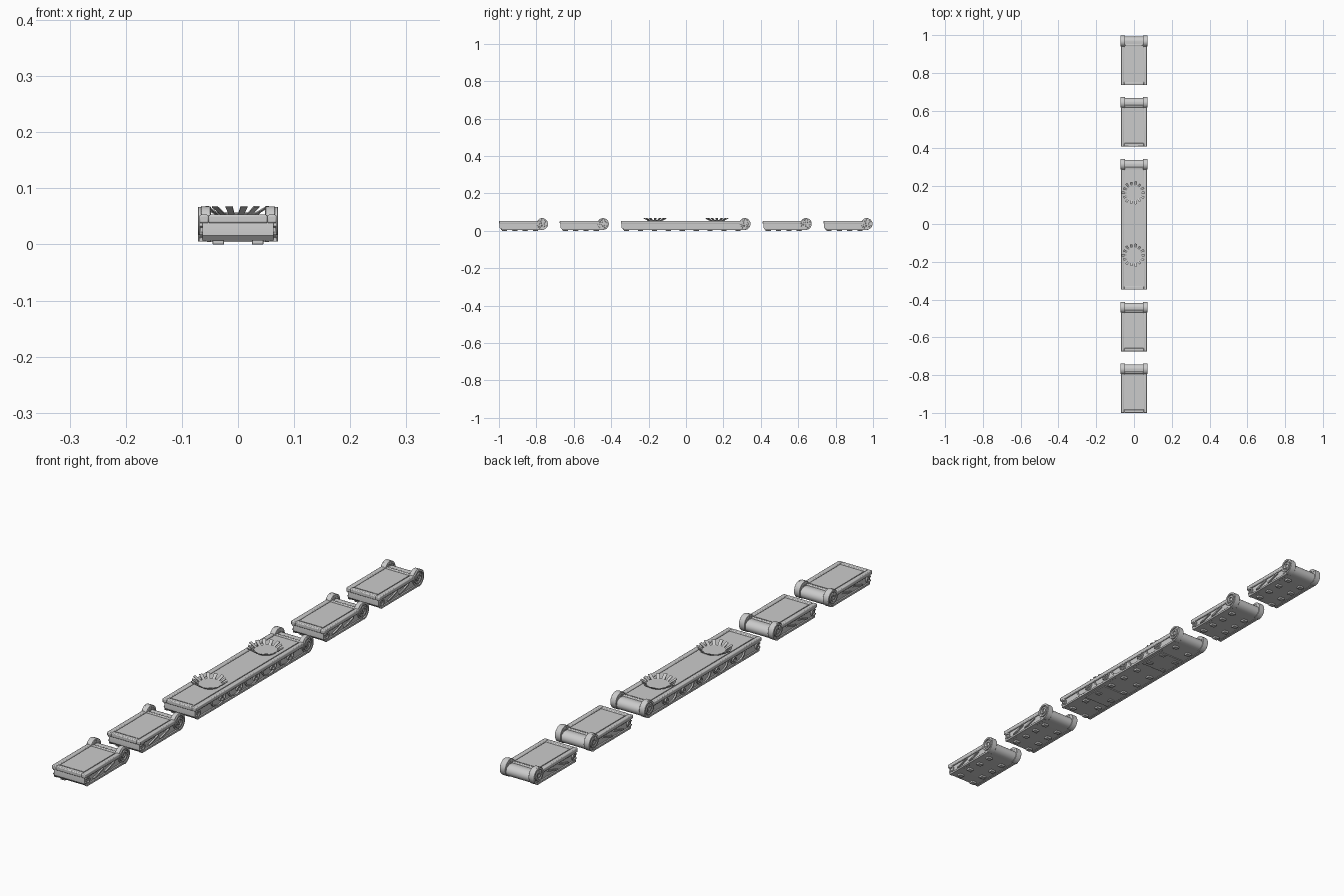
import bpy, bmesh, math
from mathutils import Matrix, Vector

if "Cube" in bpy.data.objects:
    bpy.data.objects.remove(bpy.data.objects["Cube"])


def finish(bm, name, bevel=0.0, smooth=True):
    bmesh.ops.recalc_face_normals(bm, faces=bm.faces)
    me = bpy.data.meshes.new(name)
    bm.to_mesh(me)
    bm.free()
    ob = bpy.data.objects.new(name, me)
    bpy.context.collection.objects.link(ob)
    if bevel:
        m = ob.modifiers.new("Bevel", "BEVEL")
        m.width, m.segments, m.limit_method = bevel, 2, "ANGLE"
        m.angle_limit = math.radians(40)
    if smooth:
        bpy.ops.object.select_all(action="DESELECT")
        ob.select_set(True)
        bpy.context.view_layer.objects.active = ob
        bpy.ops.object.shade_smooth_by_angle(angle=math.radians(35))
    return ob


def add_box(bm, x0, x1, y0, y1, z0, z1):
    mat = Matrix.Translation(((x0 + x1) / 2, (y0 + y1) / 2, (z0 + z1) / 2))
    mat = mat @ Matrix.Diagonal((x1 - x0, y1 - y0, z1 - z0, 1))
    bmesh.ops.create_cube(bm, size=1, matrix=mat)


def add_prism(bm, profile, x0, x1):
    """Extrude a closed (y, z) profile along x."""
    a = [bm.verts.new((x0, y, z)) for y, z in profile]
    b = [bm.verts.new((x1, y, z)) for y, z in profile]
    bm.faces.new(a)
    bm.faces.new(b)
    for i in range(len(a)):
        j = (i + 1) % len(a)
        bm.faces.new((a[i], a[j], b[j], b[i]))


def add_ribbon(bm, path, thick, x0, x1):
    """Sweep a rectangular band along an open (y, z) path."""
    pts = [Vector(p) for p in path]
    rings = []
    for i, p in enumerate(pts):
        t = (pts[min(i + 1, len(pts) - 1)] - pts[max(i - 1, 0)]).normalized()
        n = Vector((-t.y, t.x)) * thick / 2
        rings.append([bm.verts.new((x, *q)) for x, q in
                      ((x0, p - n), (x1, p - n), (x1, p + n), (x0, p + n))])
    for r, s in zip(rings, rings[1:]):
        for k in range(4):
            bm.faces.new((r[k], r[(k + 1) % 4], s[(k + 1) % 4], s[k]))
    bm.faces.new(rings[0])
    bm.faces.new(rings[-1])


def arc(cy, cz, ry, rz, a0, a1, n):
    return [(cy + ry * math.cos(math.radians(a0 + (a1 - a0) * i / n)),
             cz + rz * math.sin(math.radians(a0 + (a1 - a0) * i / n)))
            for i in range(n + 1)]


def section(label, y0, y1):
    cy, cz = y1 - 0.034, 0.039          # scroll centre

    # core with rolled back end
    bm = bmesh.new()
    profile = [(y0 + 0.004, 0.04), (y0 + 0.004, 0.016), (y0 + 0.012, 0.007)]
    profile += arc(cy, 0.029, 0.026, 0.022, -90, 90, 14)
    profile += [(cy - 0.022, 0.047), (y0 + 0.006, 0.047)]
    add_prism(bm, profile, -0.063, 0.063)
    finish(bm, label + "_core")

    # raised deck rim: two side rails and two cross rails
    bm = bmesh.new()
    for s in (-1, 1):
        add_box(bm, *sorted((s * 0.052, s * 0.069)), y0, cy - 0.004, 0.038, 0.053)
    add_box(bm, -0.0525, 0.0525, y0, y0 + 0.018, 0.038, 0.053)
    add_box(bm, -0.0525, 0.0525, cy - 0.024, cy - 0.012, 0.04, 0.053)
    finish(bm, label + "_deck_rim", 0.003)

    # sunken deck panel
    bm = bmesh.new()
    add_box(bm, -0.049, 0.049, y0 + 0.021, cy - 0.027, 0.044, 0.051)
    finish(bm, label + "_deck_panel")

    # scrolls at the back, their band continuing along the lower side edge
    bm = bmesh.new()
    for s in (-1, 1):
        xs = sorted((s * 0.048, s * 0.071))
        turns = []
        for i in range(61):
            f = i / 60
            r = 0.0305 - 0.0245 * f
            a = math.radians(-90 + 720 * f)
            turns.append((cy + r * math.cos(a), cz + r * math.sin(a)))
        add_ribbon(bm, turns, 0.0075, *xs)
        bmesh.ops.create_cone(
            bm, cap_ends=True, segments=32, radius1=0.029, radius2=0.029, depth=0.017,
            matrix=Matrix.Translation((s * 0.0575, cy, cz)) @ Matrix.Rotation(math.pi / 2, 4, "Y"))
        add_box(bm, *sorted((s * 0.058, s * 0.069)), y0 + 0.012, cy, 0.005, 0.0125)
    finish(bm, label + "_scrolls", 0.0012)

    # side ornaments: small front curl, strips and, on the long piece, arches
    bm = bmesh.new()
    for s in (-1, 1):
        xs = sorted((s * 0.06, s * 0.0685))
        add_ribbon(bm, arc(y0 + 0.018, 0.026, 0.011, 0.011, -150, 150, 20), 0.005, *xs)
        add_box(bm, *sorted((s * 0.06, s * 0.067)), y0 + 0.014, y0 + 0.022, 0.022, 0.03)
        for f in ((0.3, 0.55) if y1 - y0 < 0.5 else ()):
            c = y0 + f * (y1 - y0)
            add_ribbon(bm, [(c - 0.025, 0.018), (c, 0.024), (c + 0.03, 0.034)], 0.005, *xs)
        if y1 - y0 > 0.5:
            for k in range(5):
                c = -0.21 + 0.1 * k
                add_ribbon(bm, arc(c, 0.037, 0.04, 0.026, 180, 360, 16), 0.005, *xs)
                add_ribbon(bm, arc(c + 0.018, 0.027, 0.008, 0.008, -60, 200, 12), 0.004, *xs)
    finish(bm, label + "_side_ornament")

    # underside feet
    bm = bmesh.new()
    rows = 4 if y1 - y0 < 0.5 else 9
    for k in range(rows):
        c = y0 + 0.03 + (y1 - y0 - 0.1) * k / (rows - 1)
        for s in (-1, 1):
            x, y = s * 0.035, c + s * 0.006
            add_box(bm, x - 0.01, x + 0.01, y - 0.008, y + 0.008, 0, 0.009)
    finish(bm, label + "_feet", 0.001)


def blossom(label, cy):
    # cup plus a ring of blades leaning outwards
    bm = bmesh.new()
    bmesh.ops.create_cone(bm, cap_ends=True, segments=32, radius1=0.034, radius2=0.04,
                          depth=0.008, matrix=Matrix.Translation((0, cy, 0.053)))
    for k in range(14):
        inner, outer = (0.034, 0.051), (0.062 if k % 2 else 0.058, 0.066)
        w0, w1, t = 0.005, 0.0065, 0.0025
        rot = Matrix.Translation((-0.003, cy, 0)) @ Matrix.Rotation(math.tau * k / 14, 4, "Z")
        rings = [[bm.verts.new(rot @ Vector((r, y, z + dz)))
                  for y, dz in ((-w, 0), (w, 0), (w, t), (-w, t))]
                 for (r, z), w in ((inner, w0), (outer, w1))]
        a, b = rings
        for q in range(4):
            bm.faces.new((a[q], a[(q + 1) % 4], b[(q + 1) % 4], b[q]))
        bm.faces.new(a)
        bm.faces.new(b)
    finish(bm, label, smooth=False)


spans = [("front_outer", -1.0, -0.735), ("front_inner", -0.675, -0.41),
         ("long_middle", -0.348, 0.348),
         ("back_inner", 0.41, 0.675), ("back_outer", 0.735, 1.0)]
for label, y0, y1 in spans:
    section(label, y0, y1)
blossom("front_blossom", -0.165)
blossom("back_blossom", 0.165)

# square plates under the blossoms
bm = bmesh.new()
for cy in (-0.165, 0.165):
    add_box(bm, -0.055, 0.055, cy - 0.055, cy + 0.055, 0.004, 0.009)
finish(bm, "under_plates", 0.001)
